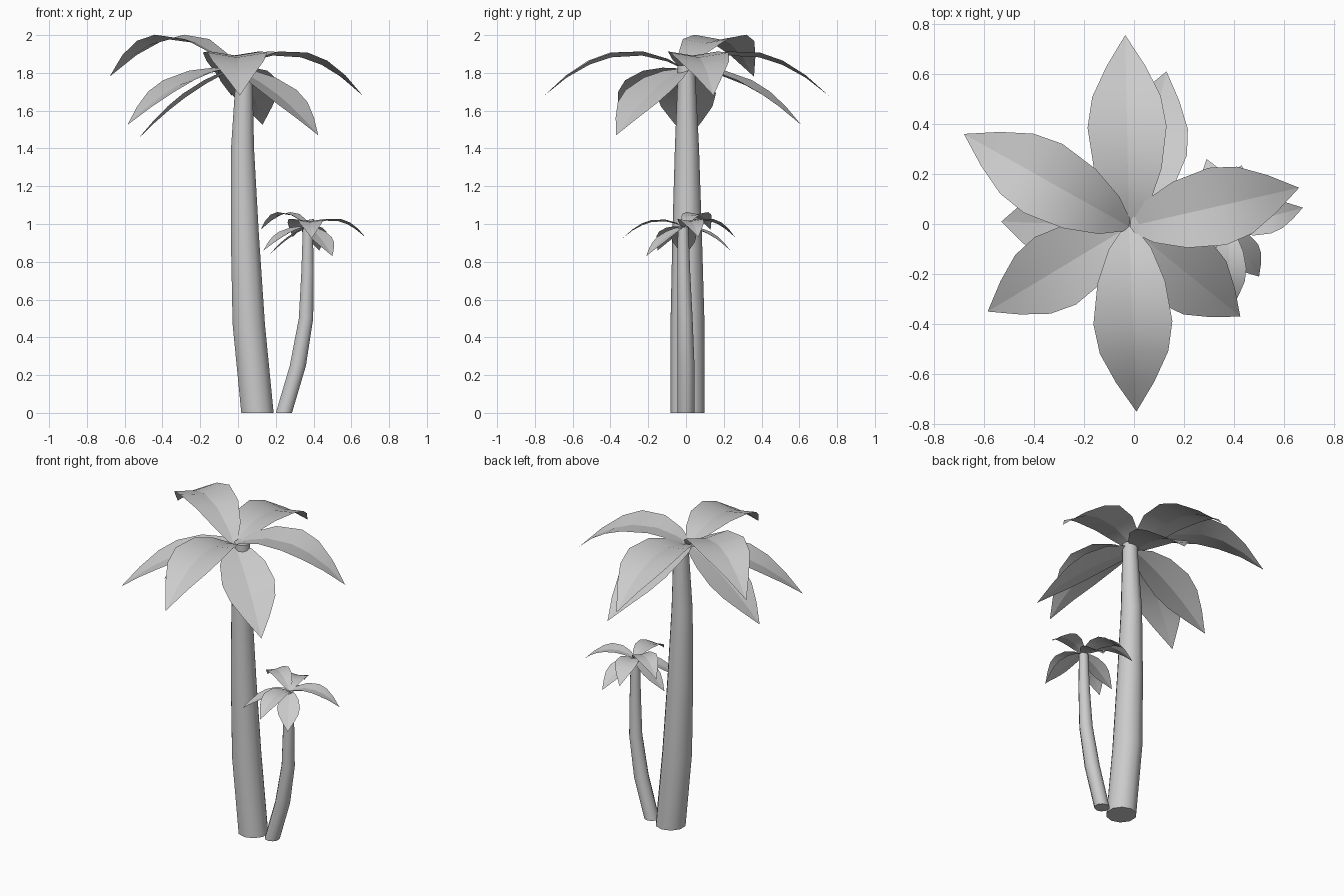
import bpy, bmesh, math
from mathutils import Vector

cube = bpy.data.objects.get("Cube")
if cube:
    bpy.data.objects.remove(cube, do_unlink=True)

GREY = (0.6, 0.6, 0.6, 1.0)
grey = bpy.data.materials.new("plain grey")
grey.use_nodes = True
grey.diffuse_color = GREY
grey.node_tree.nodes["Principled BSDF"].inputs["Base Color"].default_value = GREY


def finish(name, bm):
    """Turn a bmesh into a smooth shaded object in the shared material."""
    for face in bm.faces:
        face.smooth = True
    mesh = bpy.data.meshes.new(name)
    bm.to_mesh(mesh)
    bm.free()
    mesh.materials.append(grey)
    obj = bpy.data.objects.new(name, mesh)
    bpy.context.collection.objects.link(obj)
    return obj


def trunk(name, rings, sides=10):
    """Bent, tapering trunk lofted through (x, y, z, radius) rings."""
    bm = bmesh.new()
    loops = []
    for x, y, z, r in rings:
        angles = [math.tau * (k + 0.5) / sides for k in range(sides)]
        loops.append([bm.verts.new((x + r * math.cos(a), y + r * math.sin(a), z))
                      for a in angles])
    for low, high in zip(loops, loops[1:]):
        for k in range(sides):
            n = (k + 1) % sides
            bm.faces.new((low[k], low[n], high[n], high[k]))
    caps = [bm.faces.new(loops[0][::-1]), bm.faces.new(loops[-1])]
    for cap in caps:
        for edge in cap.edges:
            edge.smooth = False
    return finish(name, bm)


# Half width of a leaf at fractions of its length
LEAF_OUTLINE = [(0, 0.02), (0.12, 0.085), (0.3, 0.135), (0.52, 0.158),
                (0.68, 0.137), (0.84, 0.077), (1, 0)]


def leaf(name, hub, tip, scale):
    """Arched leaf folded along its midrib, from the hub to the tip."""
    hub, tip = Vector(hub), Vector(tip)
    span = tip - hub
    side = Vector((-span.y, span.x, 0)).normalized()
    # leaves that droop more arch less
    bend = -(0.78 * scale + 1.7 * span.z)
    rise = span.z - bend
    bm = bmesh.new()
    rows = []
    for u, half in LEAF_OUTLINE:
        mid = Vector((hub.x + span.x * u, hub.y + span.y * u,
                      hub.z + rise * u + bend * u * u))
        if half == 0:
            rows.append([bm.verts.new(mid)] * 3)
            continue
        lift = Vector((0, 0, 0.16 * half * scale))
        out = side * half * scale
        rows.append([bm.verts.new(p) for p in (mid - out + lift, mid, mid + out + lift)])
    for near, far in zip(rows, rows[1:]):
        for k in range(2):
            corners = [near[k], far[k], far[k + 1], near[k + 1]]
            bm.faces.new(list(dict.fromkeys(corners)))
        bm.edges.get((near[1], far[1])).smooth = False  # midrib crease
    return finish(name, bm)


def crown(name, hub, tips, scale):
    for i, tip in enumerate(tips, 1):
        leaf(f"{name}_leaf_{i}", hub, tip, scale)


# Tall palm
trunk("tall_trunk", [(0.103, 0.008, 0, 0.09), (0.057, 0.008, 0.47, 0.09),
                     (0.036, 0.006, 0.95, 0.078), (0.024, 0.005, 1.4, 0.064),
                     (0.032, 0.003, 1.75, 0.048), (0.03, 0, 1.84, 0.046)])
crown("tall", (-0.02, -0.01, 1.82),
      [(0.66, 0.145, 1.68), (-0.035, 0.755, 1.68), (-0.68, 0.36, 1.78),
       (-0.585, -0.35, 1.525), (0.01, -0.75, 1.68), (0.425, -0.37, 1.47),
       (0.13, 0.61, 1.525), (-0.53, 0.01, 1.45)], 1.0)

# Small palm
trunk("small_trunk", [(0.243, 0, 0, 0.045), (0.317, 0, 0.25, 0.045),
                      (0.36, -0.005, 0.5, 0.04), (0.368, -0.012, 0.75, 0.034),
                      (0.37, -0.015, 0.985, 0.028)])
crown("small", (0.375, -0.015, 0.985),
      [(0.675, 0.065, 0.93), (0.29, 0.26, 0.93), (0.12, 0.13, 0.97),
       (0.135, -0.15, 0.86), (0.39, -0.335, 0.925), (0.5, -0.21, 0.83),
       (0.43, 0.235, 0.86), (0.16, -0.01, 0.83)], 0.42)
